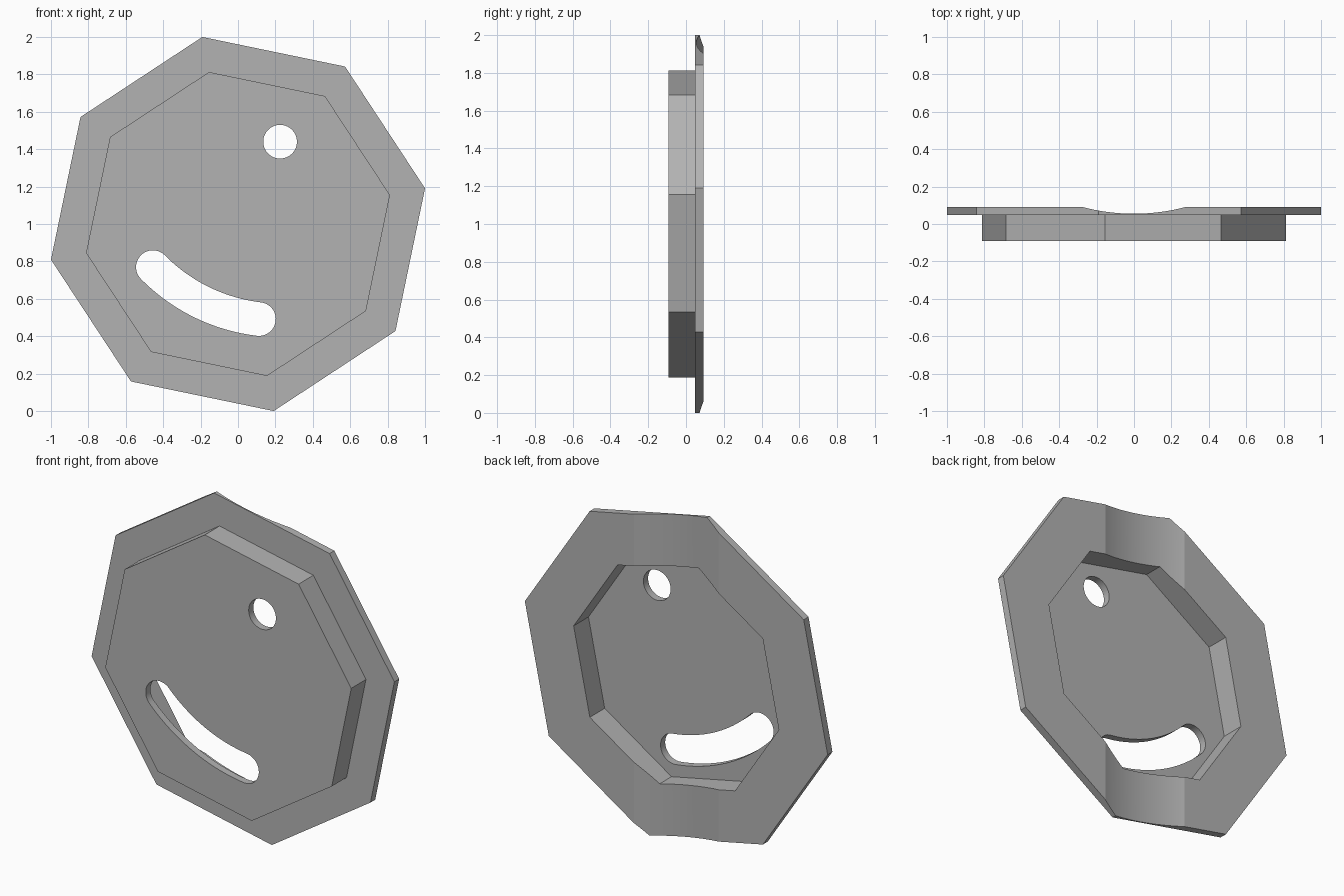
import bpy, bmesh, math
from math import cos, sin, pi, radians

if "Cube" in bpy.data.objects:
    bpy.data.objects.remove(bpy.data.objects["Cube"])

FRONT, BACK, STEP, FLOOR = -0.092, 0.092, 0.047, -0.048
TURN = radians(10.8)
PIVOT = (0.225, 1.44)      # hole centre, also the centre of the slot arc
HOLE_R, SLOT_R = 0.09, 0.955

grey = bpy.data.materials.new("plain grey")
grey.use_nodes = True
colour = (0.45, 0.45, 0.45, 1)
grey.diffuse_color = colour
grey.node_tree.nodes["Principled BSDF"].inputs["Base Color"].default_value = colour


def finish(name, bm):
    bmesh.ops.recalc_face_normals(bm, faces=bm.faces)
    mesh = bpy.data.meshes.new(name)
    bm.to_mesh(mesh)
    bm.free()
    mesh.materials.append(grey)
    obj = bpy.data.objects.new(name, mesh)
    bpy.context.collection.objects.link(obj)
    return obj


def prism(name, outline, offset):
    """Extrude a flat outline of 3D points by an offset."""
    bm = bmesh.new()
    face = bm.faces.new([bm.verts.new(p) for p in outline])
    new = bmesh.ops.extrude_face_region(bm, geom=[face])["geom"]
    verts = [g for g in new if isinstance(g, bmesh.types.BMVert)]
    bmesh.ops.translate(bm, verts=verts, vec=offset)
    return finish(name, bm)


def arc(centre, radius, start, end, steps):
    angles = [radians(start + (end - start) * i / steps) for i in range(steps + 1)]
    return [(centre[0] + radius * cos(a), centre[1] + radius * sin(a)) for a in angles]


# Octagonal flanged pan: rings from the front face round to the cavity floor
bm = bmesh.new()
rings = []
for radius, y in [(0.827, FRONT), (0.827, STEP), (1.018, STEP),
                  (1.018, BACK), (0.69, BACK), (0.69, FLOOR)]:
    rings.append([bm.verts.new((radius * cos(TURN + i * pi / 4), y,
                                1 + radius * sin(TURN + i * pi / 4))) for i in range(8)])
for a, b in zip(rings, rings[1:]):
    for i in range(8):
        j = (i + 1) % 8
        bm.faces.new((a[i], a[j], b[j], b[i]))
bm.faces.new(rings[0])
bm.faces.new(rings[-1])
pan = finish("flanged_pan", bm)

# Round hole
through = (0, 0.6, 0)
hole = prism("hole_cutter", [(x, -0.3, z) for x, z in arc(PIVOT, HOLE_R, 0, 354, 59)], through)

# Curved slot with round ends
A, B = 224.6, 263.2
ends = [(PIVOT[0] + SLOT_R * cos(radians(t)), PIVOT[1] + SLOT_R * sin(radians(t))) for t in (A, B)]
path = (arc(PIVOT, SLOT_R + HOLE_R, A, B, 32)
        + arc(ends[1], HOLE_R, B, B + 180, 24)[1:]
        + arc(PIVOT, SLOT_R - HOLE_R, B, A, 32)[1:]
        + arc(ends[0], HOLE_R, A + 180, A + 360, 24)[1:-1])
slot = prism("slot_cutter", [(x, -0.3, z) for x, z in path], through)

# Shallow upright groove across the back of the flange
depth, half = 0.037, 0.28
R = (half ** 2 + depth ** 2) / (2 * depth)
groove = prism("groove_cutter",
               [(x, y, -0.2) for x, y in arc((0, BACK - depth + R), R, -110, -70, 72)],
               (0, 0, 2.4))

# Cut, then drop the cutters
cutters = [hole, slot, groove]
for cutter in cutters:
    cutter.hide_render = True
    mod = pan.modifiers.new(cutter.name, "BOOLEAN")
    mod.operation, mod.solver, mod.object = "DIFFERENCE", "EXACT", cutter
bpy.context.view_layer.update()
cut = bpy.data.meshes.new_from_object(pan.evaluated_get(bpy.context.evaluated_depsgraph_get()))
pan.modifiers.clear()
pan.data = cut
for cutter in cutters:
    bpy.data.objects.remove(cutter)

bpy.ops.object.select_all(action="DESELECT")
pan.select_set(True)
bpy.context.view_layer.objects.active = pan
bpy.ops.object.shade_smooth_by_angle(angle=radians(8))
